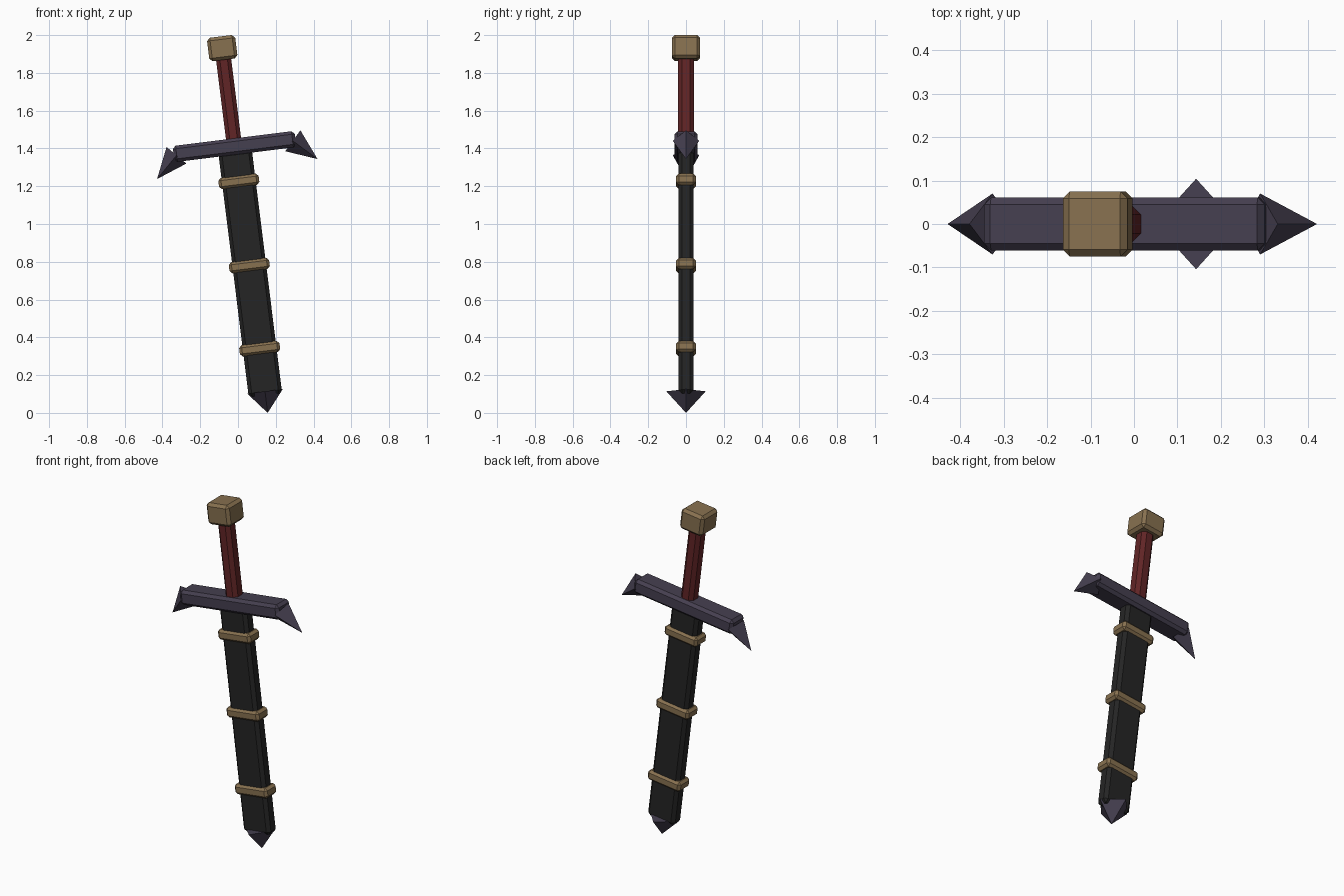
import bpy
import bmesh
from math import radians
from mathutils import Matrix, Vector

cube = bpy.data.objects.get("Cube")
if cube:
    bpy.data.objects.remove(cube, do_unlink=True)

# The sword is built upright from its tip, then leaned as a whole
LEAN = Matrix.Translation((0.157, 0, 0)) @ Matrix.Rotation(radians(-7.1), 4, 'Y')


def material(name, rgb):
    mat = bpy.data.materials.new(name)
    mat.use_nodes = True
    mat.diffuse_color = (*rgb, 1)
    mat.node_tree.nodes["Principled BSDF"].inputs["Base Color"].default_value = (*rgb, 1)
    return mat


leather = material("black leather", (0.018, 0.018, 0.018))
steel = material("dark purple steel", (0.06, 0.05, 0.08))
brass = material("dull brass", (0.245, 0.165, 0.08))
wrap = material("dark red wrap", (0.12, 0.018, 0.019))


def finish(name, bm, mat):
    bmesh.ops.recalc_face_normals(bm, faces=bm.faces)
    bm.transform(LEAN)
    mesh = bpy.data.meshes.new(name)
    bm.to_mesh(mesh)
    bm.free()
    mesh.materials.append(mat)
    obj = bpy.data.objects.new(name, mesh)
    bpy.context.collection.objects.link(obj)


def block(name, size, height, bevel, mat):
    """Chamfered box centred on the sword axis."""
    bm = bmesh.new()
    bmesh.ops.create_cube(bm, size=1)
    bm.transform(Matrix.Translation((0, 0, height)) @ Matrix.Diagonal((*size, 1)))
    bmesh.ops.bevel(bm, geom=bm.edges[:], offset=bevel, segments=1,
                    profile=0.5, affect='EDGES')
    finish(name, bm, mat)


def spike(name, base, apex, mat):
    """Four-sided pyramid over a diamond base."""
    bm = bmesh.new()
    ring = [bm.verts.new(p) for p in base]
    tip = bm.verts.new(apex)
    bm.faces.new(ring)
    for a, b in zip(ring, ring[1:] + ring[:1]):
        bm.faces.new((a, b, tip))
    finish(name, bm, mat)


# Scabbard with its brass bands
block("scabbard", (0.178, 0.08, 1.30), 0.745, 0.018, leather)
for label, height in (("lower", 0.343), ("middle", 0.786), ("upper", 1.235)):
    block(label + "_band", (0.215, 0.104, 0.06), height, 0.014, brass)

# Pointed scabbard tip
top = 0.115
spike("scabbard_tip",
      [(0.095, 0, top), (0, 0.104, top), (-0.095, 0, top), (0, -0.104, top)],
      (0, 0, 0), steel)

# Crossguard and its drooping end spikes
GUARD = 1.421
block("crossguard", (0.65, 0.122, 0.086), GUARD, 0.016, steel)
for side, label in ((1, "left"), (-1, "right")):
    def at(x, y, z):
        return Vector((side * x, y, GUARD + z))
    spike(label + "_guard_spike",
          [at(0.357, 0, 0.042), at(0.31, 0.07, -0.008),
           at(0.264, 0, -0.058), at(0.31, -0.07, -0.008)],
          at(0.428, 0, -0.12), steel)

# Grip and pommel
block("grip", (0.08, 0.084, 0.5), 1.67, 0.02, wrap)
block("pommel", (0.15, 0.15, 0.125), 1.946, 0.016, brass)
